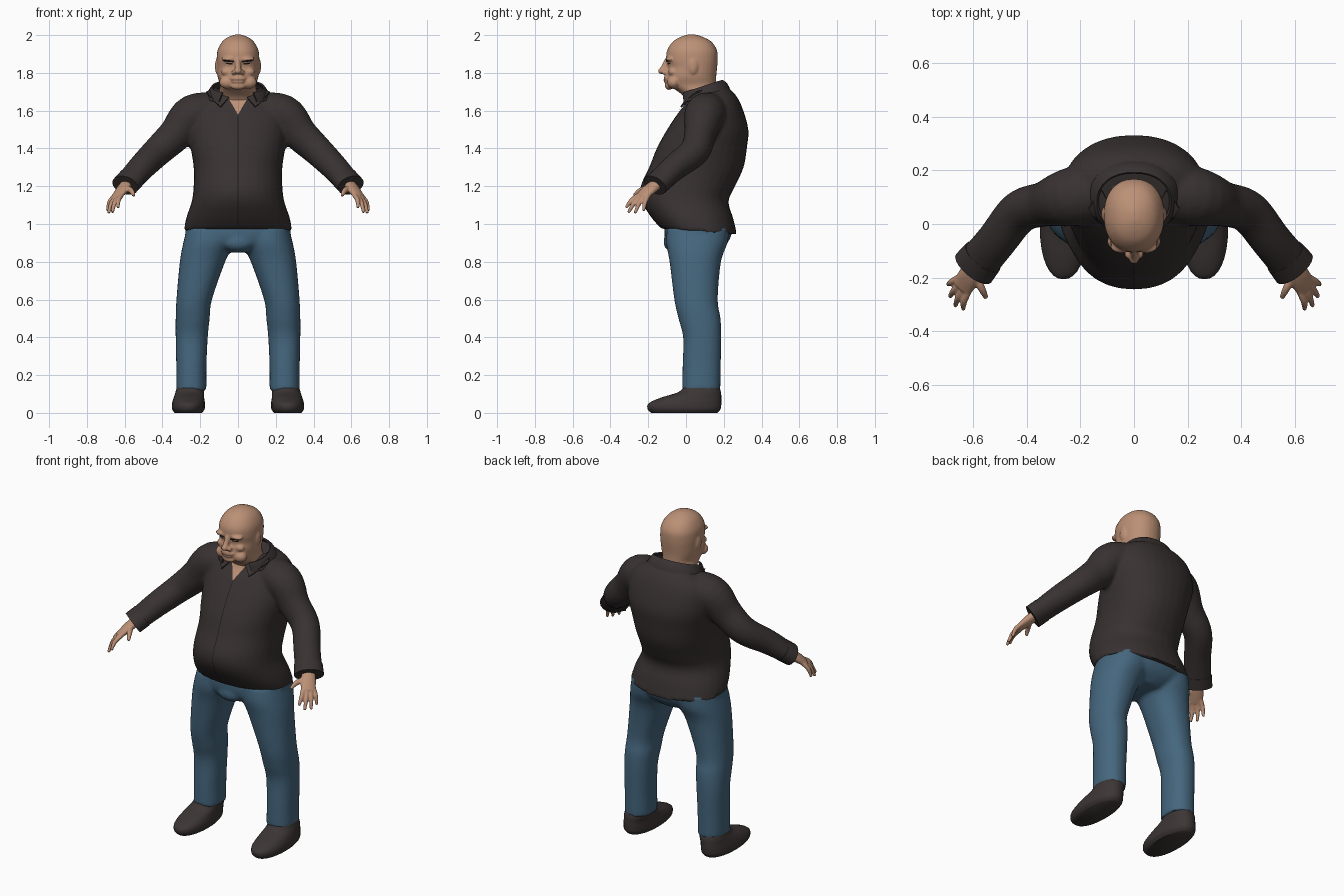
import bpy, bmesh, math
from mathutils import Vector, Matrix
from mathutils.bvhtree import BVHTree

cube = bpy.data.objects.get("Cube")
if cube:
    bpy.data.objects.remove(cube)


def material(name, *rgb):
    m = bpy.data.materials.new(name)
    m.use_nodes = True
    m.diffuse_color = (*rgb, 1)
    bsdf = m.node_tree.nodes["Principled BSDF"]
    bsdf.inputs["Base Color"].default_value = (*rgb, 1)
    bsdf.inputs["Roughness"].default_value = 0.8
    return m


SKIN = material("skin", 0.5, 0.28, 0.18)
SHIRT = material("charcoal shirt", 0.04, 0.031, 0.031)
DENIM = material("blue denim", 0.06, 0.135, 0.21)
SHOE = material("dark shoe leather", 0.045, 0.036, 0.035)
BLACK = material("near black", 0.012, 0.009, 0.009)
LIP = material("lip brown", 0.16, 0.08, 0.055)


def spline(keys, steps):
    """Catmull-Rom rows through the key rows."""
    keys = [Vector(k) for k in keys]
    rows = []
    for i in range(len(keys) - 1):
        p, q = keys[i], keys[i + 1]
        before, after = keys[max(i - 1, 0)], keys[min(i + 2, len(keys) - 1)]
        for j in range(steps):
            t = j / steps
            m, n = (q - before) / 2, (after - p) / 2
            rows.append(p + m * t + (3 * (q - p) - 2 * m - n) * t**2
                        + (2 * (p - q) + m + n) * t**3)
    return rows + [keys[-1]]


def bridge(bm, rings, caps=True):
    rings = [[bm.verts.new(p) for p in ring] for ring in rings]
    n = len(rings[0])
    for a, b in zip(rings, rings[1:]):
        for i in range(n):
            bm.faces.new((a[i], a[(i + 1) % n], b[(i + 1) % n], b[i]))
    if caps:
        bm.faces.new(rings[0])
        bm.faces.new(rings[-1])


def oval(sides, power=0.9):
    for i in range(sides):
        t = math.tau * i / sides
        yield [math.copysign(abs(f(t)) ** power, f(t)) for f in (math.cos, math.sin)]


def stack(bm, keys, s=1, caps=True):
    """Level rings: height, front y, back y, half width, forward tilt, centre x."""
    rings = []
    for z, front, back, half, tilt, cx in spline([(*k, 0, 0)[:6] for k in keys], 4):
        mid, depth = (front + back) / 2, (back - front) / 2
        rings.append([(s * cx + half * c, mid + depth * d, z - tilt * d) for c, d in oval(32)])
    bridge(bm, rings, caps)


def limb(bm, keys, s=1, side=None, steps=5):
    """Rings across a path: x, y, z, wide radius, thin radius."""
    rows = spline(keys, steps)
    rings = []
    for i, row in enumerate(rows):
        ahead = rows[min(i + 1, len(rows) - 1)] - rows[max(i - 1, 0)]
        t = Vector(ahead[:3]).normalized()
        wide = Vector(side) if side else t.cross(Vector((0, 0, 1)))
        wide = (wide - t * wide.dot(t)).normalized()
        thin = wide.cross(t)
        centre = Vector(row[:3])
        ring = [centre + wide * c * row[3] + thin * d * row[4] for c, d in oval(20, 1)]
        rings.append([(s * p.x, p.y, p.z) for p in ring])
    bridge(bm, rings)


def ball(bm, place, size):
    m = Matrix.Translation(place) @ Matrix.Diagonal((*size, 1))
    bmesh.ops.create_uvsphere(bm, u_segments=20, v_segments=12, radius=1, matrix=m)


def finish(name, bm, mat, voxel=0, smooth=0, thick=0):
    """Make the object; a voxel size fuses its overlapping parts into one skin."""
    bmesh.ops.recalc_face_normals(bm, faces=bm.faces[:])
    mesh = bpy.data.meshes.new(name)
    bm.to_mesh(mesh)
    bm.free()
    mesh.materials.append(mat)
    ob = bpy.data.objects.new(name, mesh)
    bpy.context.collection.objects.link(ob)
    if voxel:
        mod = ob.modifiers.new("fuse", "REMESH")
        mod.mode, mod.voxel_size = "VOXEL", voxel
        soft = ob.modifiers.new("soften", "SMOOTH")
        soft.factor, soft.iterations = 0.5, smooth
    if thick:
        mod = ob.modifiers.new("thickness", "SOLIDIFY")
        mod.thickness, mod.offset = thick, 0
    bpy.ops.object.select_all(action="DESELECT")
    ob.select_set(True)
    bpy.context.view_layer.objects.active = ob
    for mod in list(ob.modifiers):
        bpy.ops.object.modifier_apply(modifier=mod.name)
    bpy.ops.object.shade_smooth_by_angle(angle=math.radians(50))
    return ob


def surface(ob):
    return BVHTree.FromObject(ob, bpy.context.evaluated_depsgraph_get())


def patch(name, corners, tree, lift, mat, s=1, n=10, thick=0):
    """Thin plate between four (x, z) corners, laid on the front of a surface."""
    a, b, c, d = [Vector(p) for p in corners]
    bm = bmesh.new()
    grid = []
    for i in range(n + 1):
        for j in range(n + 1):
            p = a.lerp(b, i / n).lerp(d.lerp(c, i / n), j / n)
            hit, normal = tree.ray_cast((s * p.x, -1, p.y), (0, 1, 0))[:2]
            if hit is None:
                hit, normal = tree.find_nearest((s * p.x, 0, p.y))[:2]
            grid.append(bm.verts.new(hit + normal * lift))
    for i in range(n):
        for j in range(n):
            k = i * (n + 1) + j
            bm.faces.new((grid[k], grid[k + 1], grid[k + n + 2], grid[k + n + 1]))
    finish(name, bm, mat, thick=thick)


SIDES = (("left", 1), ("right", -1))

# Shirt: barrel torso with both sleeves fused in
bm = bmesh.new()
stack(bm, [(.96, -.13, .27, .287, .015), (1.03, -.18, .25, .275), (1.12, -.235, .225, .245),
           (1.2, -.24, .26, .235), (1.3, -.195, .305, .235), (1.4, -.155, .322, .25),
           (1.5, -.1, .33, .265), (1.6, -.04, .3, .26, -.01), (1.66, 0, .265, .22, -.02),
           (1.7, .01, .215, .14, -.03)])
for _, s in SIDES:
    limb(bm, [(.08, .13, 1.595, .11, .095), (.235, .1, 1.58, .11, .108),
              (.33, .075, 1.475, .085, .092), (.425, .045, 1.385, .08, .08),
              (.51, -.06, 1.3, .076, .07), (.585, -.15, 1.217, .078, .058)], s)
shirt = finish("shirt", bm, SHIRT, 0.011, 5)
chest = surface(shirt)
patch("open_neck", [(-.065, 1.69), (.065, 1.69), (.002, 1.58), (-.002, 1.58)], chest, .004, SKIN)
patch("button_line", [(-.002, 1.57), (.002, 1.57), (.002, .99), (-.002, .99)], chest, .002, BLACK, n=24)

# Collar: standing band open at the front, with two folded points
bm = bmesh.new()
stack(bm, [(1.67, -.03, .235, .17, -.03), (1.705, -.03, .215, .15, -.035),
           (1.725, -.025, .19, .135, -.035)], caps=False)
gap = [v for v in bm.verts if v.co.y < .05 and abs(v.co.x) < .075]
bmesh.ops.delete(bm, geom=gap, context="VERTS")
finish("collar_band", bm, SHIRT, thick=.009)
for label, s in SIDES:
    patch(label + "_collar_point", [(.12, 1.705), (.17, 1.685), (.09, 1.61), (.045, 1.665)],
          chest, .014, SHIRT, s, thick=.008)

# Jeans: pelvis, two legs and the fly
bm = bmesh.new()
stack(bm, [(.85, -.06, .16, .1), (.9, -.105, .22, .25), (.97, -.115, .245, .28), (1.03, -.1, .22, .24)])
ball(bm, (0, -.07, .905), (.085, .05, .052))
for _, s in SIDES:
    stack(bm, [(.12, -.02, .182, .08, 0, .247), (.25, -.018, .184, .08, 0, .247),
               (.4, -.015, .187, .085, 0, .245), (.5, -.04, .183, .09, 0, .24),
               (.6, -.062, .168, .094, 0, .232), (.8, -.087, .185, .12, 0, .188),
               (.9, -.105, .22, .135, 0, .155), (.98, -.1, .23, .13, 0, .14)], s)
finish("jeans", bm, DENIM, 0.011, 4)

# Head: skull, neck, jowls, brow, nose, lips and ears
bm = bmesh.new()
stack(bm, [(1.58, .03, .18, .1), (1.66, .0, .175, .105), (1.7, -.04, .165, .1), (1.735, -.092, .16, .096),
           (1.78, -.105, .16, .108), (1.83, -.096, .165, .111), (1.87, -.104, .168, .113),
           (1.92, -.1, .164, .108), (1.965, -.07, .135, .084), (1.99, -.03, .09, .052),
           (2.003, .01, .05, .015)])
limb(bm, [(0, -.095, 1.865, .013, .02), (0, -.112, 1.83, .016, .02), (0, -.128, 1.805, .019, .018)])
ball(bm, (0, -.13, 1.81), (.019, .019, .017))
ball(bm, (0, -.098, 1.772), (.045, .02, .016))
ball(bm, (0, -.1, 1.755), (.038, .018, .01))
ball(bm, (0, -.09, 1.73), (.04, .022, .02))
for _, s in SIDES:
    ball(bm, (s * .022, -.112, 1.803), (.014, .017, .013))
    ball(bm, (s * .047, -.085, 1.873), (.042, .024, .013))
    ball(bm, (s * .055, -.065, 1.75), (.045, .035, .035))
    ball(bm, (s * .055, -.07, 1.805), (.035, .024, .022))
    ball(bm, (s * .11, .037, 1.835), (.012, .026, .043))
head = finish("head", bm, SKIN, 0.006, 4)
face = surface(head)
patch("mouth", [(-.035, 1.759), (.035, 1.759), (.033, 1.766), (-.033, 1.766)], face, .002, LIP)
for label, s in SIDES:
    patch(label + "_eyebrow", [(.018, 1.855), (.075, 1.864), (.077, 1.872), (.02, 1.865)], face, .002, BLACK, s)
    patch(label + "_eye", [(.028, 1.845), (.062, 1.847), (.062, 1.854), (.028, 1.852)], face, .002, BLACK, s)

for label, s in SIDES:
    # Turned cuff with a crisp edge
    bm = bmesh.new()
    limb(bm, [(.562, -.122, 1.243, .08, .062), (.597, -.165, 1.205, .084, .06)], s, steps=2)
    finish(label + "_cuff", bm, SHIRT)

    # Hand: palm, four fanned fingers and a thumb
    bm = bmesh.new()
    across = Vector((.55, .83, 0))
    limb(bm, [(.58, -.14, 1.222, .034, .027), (.61, -.19, 1.185, .043, .026),
              (.642, -.238, 1.143, .042, .016)], s, across)
    tips = [(.635, -.318, 1.085), (.665, -.305, 1.06), (.685, -.27, 1.057), (.692, -.225, 1.07)]
    for i, tip in enumerate(tips):
        root = Vector((.634, -.225, 1.152)) + across * (i - 1.5) * .021
        middle = root.lerp(Vector(tip), .5) + Vector((.007, -.004, .007))
        limb(bm, [(*root, .013, .013), (*middle, .0125, .0125), (*tip, .008, .008)], s, across)
    limb(bm, [(.595, -.19, 1.19, .018, .016), (.567, -.24, 1.178, .015, .014),
              (.55, -.275, 1.15, .009, .009)], s, across)
    finish(label + "_hand", bm, SKIN, 0.005, 3)

    # Rounded slip-on shoe
    bm = bmesh.new()
    stack(bm, [(0, -.185, .165, .072, 0, .263), (.02, -.203, .183, .086, 0, .263),
               (.05, -.198, .187, .087, 0, .262), (.08, -.135, .187, .081, 0, .26),
               (.11, -.04, .185, .076, 0, .255), (.14, -.012, .175, .073, 0, .25)], s)
    finish(label + "_shoe", bm, SHOE)
